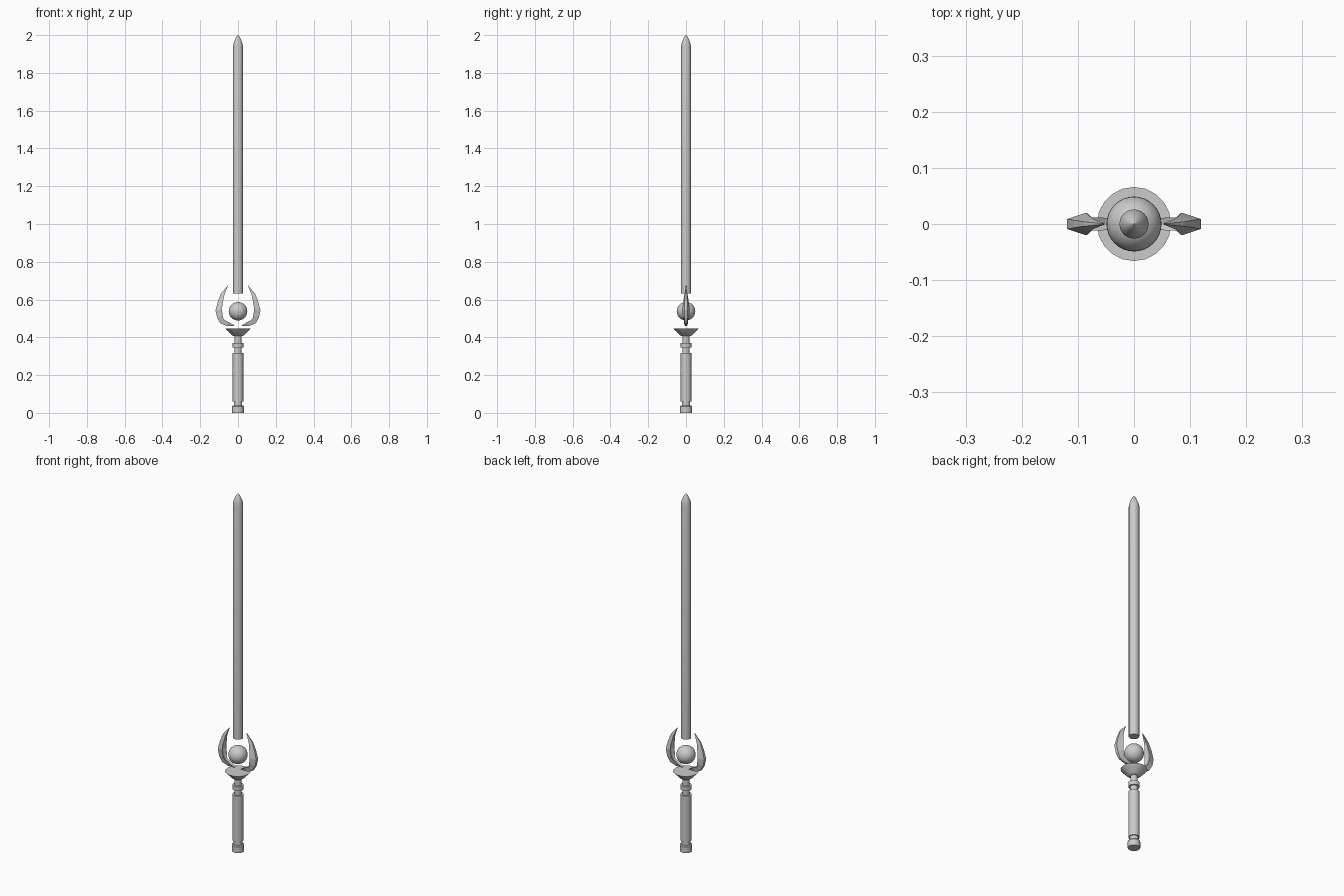
import bpy, bmesh, math

if "Cube" in bpy.data.objects:
    bpy.data.objects.remove(bpy.data.objects["Cube"])


def finish(name, bm, smooth=True):
    bmesh.ops.recalc_face_normals(bm, faces=bm.faces)
    me = bpy.data.meshes.new(name)
    bm.to_mesh(me)
    bm.free()
    ob = bpy.data.objects.new(name, me)
    bpy.context.collection.objects.link(ob)
    if smooth:
        bpy.ops.object.select_all(action='DESELECT')
        ob.select_set(True)
        bpy.context.view_layer.objects.active = ob
        bpy.ops.object.shade_smooth_by_angle(angle=math.radians(30))
    return ob


def loft(bm, rings):
    # skin a list of closed vertex rings and cap both ends
    loops = [[bm.verts.new(p) for p in ring] for ring in rings]
    for a, b in zip(loops, loops[1:]):
        n = len(a)
        for i in range(n):
            j = (i + 1) % n
            bm.faces.new((a[i], a[j], b[j], b[i]))
    bm.faces.new(loops[0][::-1])
    bm.faces.new(loops[-1])


def turned(name, profile, sides=20):
    # turned part from (radius, height) pairs
    bm = bmesh.new()
    step = 2 * math.pi / sides
    loft(bm, [[(r * math.cos(i * step), r * math.sin(i * step), z)
               for i in range(sides)] for r, z in profile])
    return finish(name, bm)


# Handle: pommel, grip and collar in one turned profile
turned("handle", [
    (0.031, 0.0), (0.031, 0.034), (0.027, 0.039),
    (0.022, 0.039), (0.022, 0.06), (0.028, 0.06), (0.028, 0.318),
    (0.019, 0.318), (0.019, 0.346), (0.028, 0.346),
    (0.028, 0.37), (0.018, 0.37), (0.018, 0.412)])

# Flared guard cup
turned("guard_cup", [(0.022, 0.406), (0.032, 0.411), (0.066, 0.446)])

# Floating orb
bm = bmesh.new()
bmesh.ops.create_uvsphere(bm, u_segments=32, v_segments=16, radius=0.049)
bmesh.ops.translate(bm, verts=bm.verts, vec=(0, 0, 0.538))
finish("orb", bm)

# Round blade with pointed tip
turned("blade", [(0.026, 0.633), (0.026, 1.942), (0.022, 1.960),
                 (0.015, 1.978), (0.007, 1.993), (0.001, 2.0)], 24)

# Claws: outer edge x/z, inner edge x/z, half width
STATIONS = [
    (0.020, 0.461, 0.020, 0.465, 0.008),
    (0.060, 0.461, 0.050, 0.482, 0.011),
    (0.093, 0.473, 0.075, 0.496, 0.012),
    (0.110, 0.502, 0.080, 0.518, 0.018),
    (0.119, 0.542, 0.084, 0.548, 0.020),
    (0.106, 0.592, 0.079, 0.585, 0.015),
    (0.090, 0.632, 0.072, 0.622, 0.009),
    (0.054, 0.674, 0.053, 0.673, 0.001),
]


def claw(name, side):
    bm = bmesh.new()
    rings = []
    for ox, oz, ix, iz, w in STATIONS:
        def at(t, y):
            return (side * (ox + (ix - ox) * t), y, oz + (iz - oz) * t)
        rings.append([at(0, -w * 0.45), at(0.95, -w), at(0.8, 0),
                      at(0.95, w), at(0, w * 0.45)])
    loft(bm, rings)
    finish(name, bm, smooth=False)


for name, side in (("claw_left", -1), ("claw_right", 1)):
    claw(name, side)
